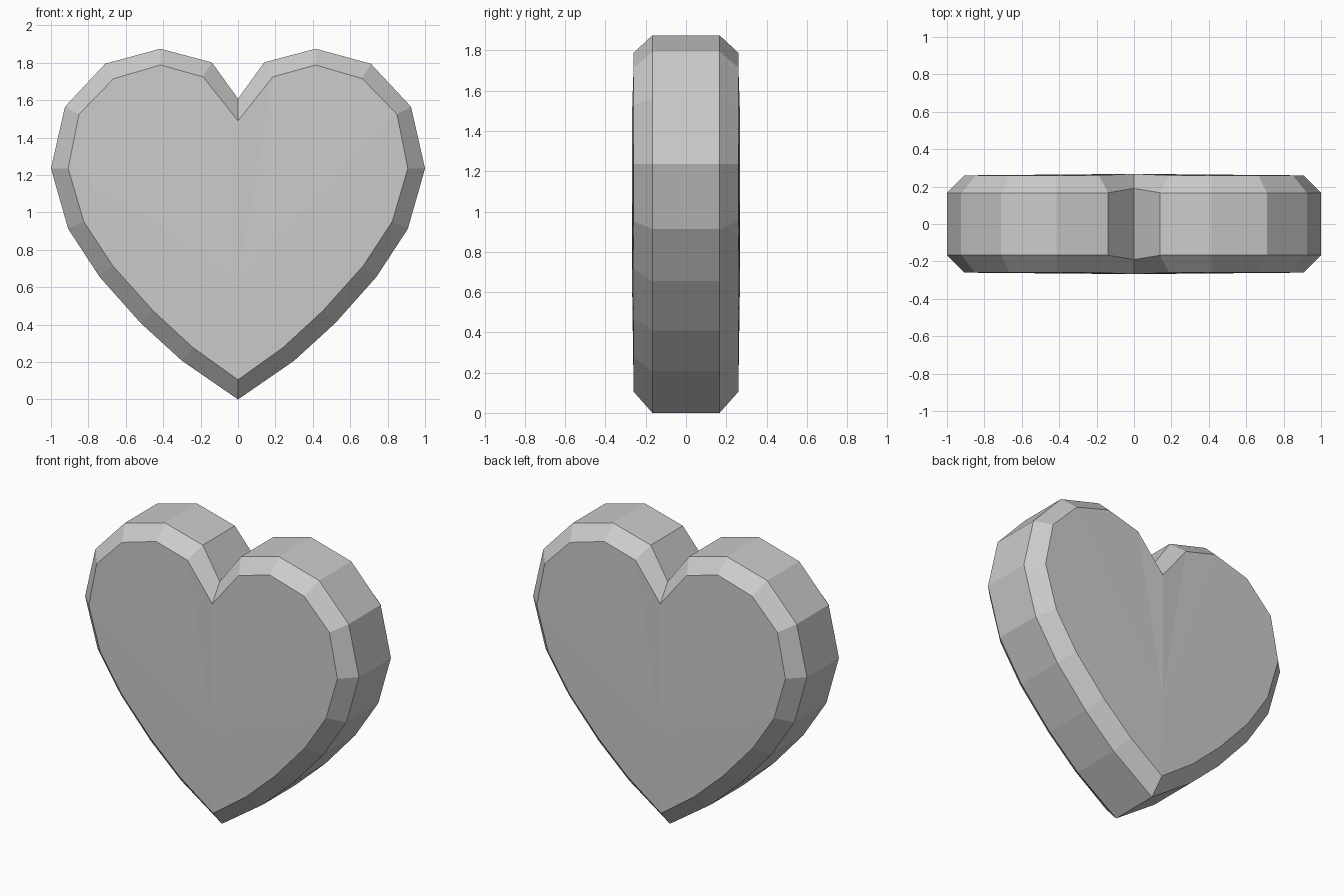
import bpy, bmesh

if "Cube" in bpy.data.objects:
    bpy.data.objects.remove(bpy.data.objects["Cube"])

# Right half of the outline (x, z), from the bottom tip up to the notch
outer = [(0, 0), (0.30, 0.207), (0.52, 0.408), (0.74, 0.655), (0.908, 0.912), (1.0, 1.235),
         (0.925, 1.565), (0.71, 1.795), (0.415, 1.875), (0.14, 1.802), (0, 1.608)]
inner = [(0, 0.105), (0.24, 0.277), (0.452, 0.472), (0.67, 0.715), (0.825, 0.952), (0.908, 1.235),
         (0.85, 1.525), (0.665, 1.715), (0.415, 1.788), (0.187, 1.725), (0, 1.49)]
EDGE_Y, NOTCH_Y, RIM_Y, CENTRE_Y = 0.167, 0.19, 0.26, 0.268


def ring(bm, half, y, notch_y, side):
    """Closed loop of vertices: right half plus its mirror image."""
    notch = len(half) - 1
    pts = [(x, notch_y if i == notch else y, z) for i, (x, z) in enumerate(half)]
    pts += [(-x, py, z) for x, py, z in reversed(pts[1:-1])]
    return [bm.verts.new((x, py * side, z)) for x, py, z in pts]


bm = bmesh.new()
# Front rim, front edge, back edge, back rim
rings = [ring(bm, inner, RIM_Y, CENTRE_Y, -1), ring(bm, outer, EDGE_Y, NOTCH_Y, -1),
         ring(bm, outer, EDGE_Y, NOTCH_Y, 1), ring(bm, inner, RIM_Y, CENTRE_Y, 1)]
n = len(rings[0])

# Bevels and side wall
for a, b in zip(rings, rings[1:]):
    for i in range(n):
        j = (i + 1) % n
        bm.faces.new((a[i], a[j], b[j], b[i]))

# Slightly raised front and back faces
for loop, side in ((rings[0], -1), (rings[-1], 1)):
    centre = bm.verts.new((0, CENTRE_Y * side, 0.65))
    for i in range(n):
        bm.faces.new((loop[i], loop[(i + 1) % n], centre))

bmesh.ops.recalc_face_normals(bm, faces=bm.faces)
mesh = bpy.data.meshes.new("heart")
bm.to_mesh(mesh)
bm.free()
bpy.context.collection.objects.link(bpy.data.objects.new("heart", mesh))
